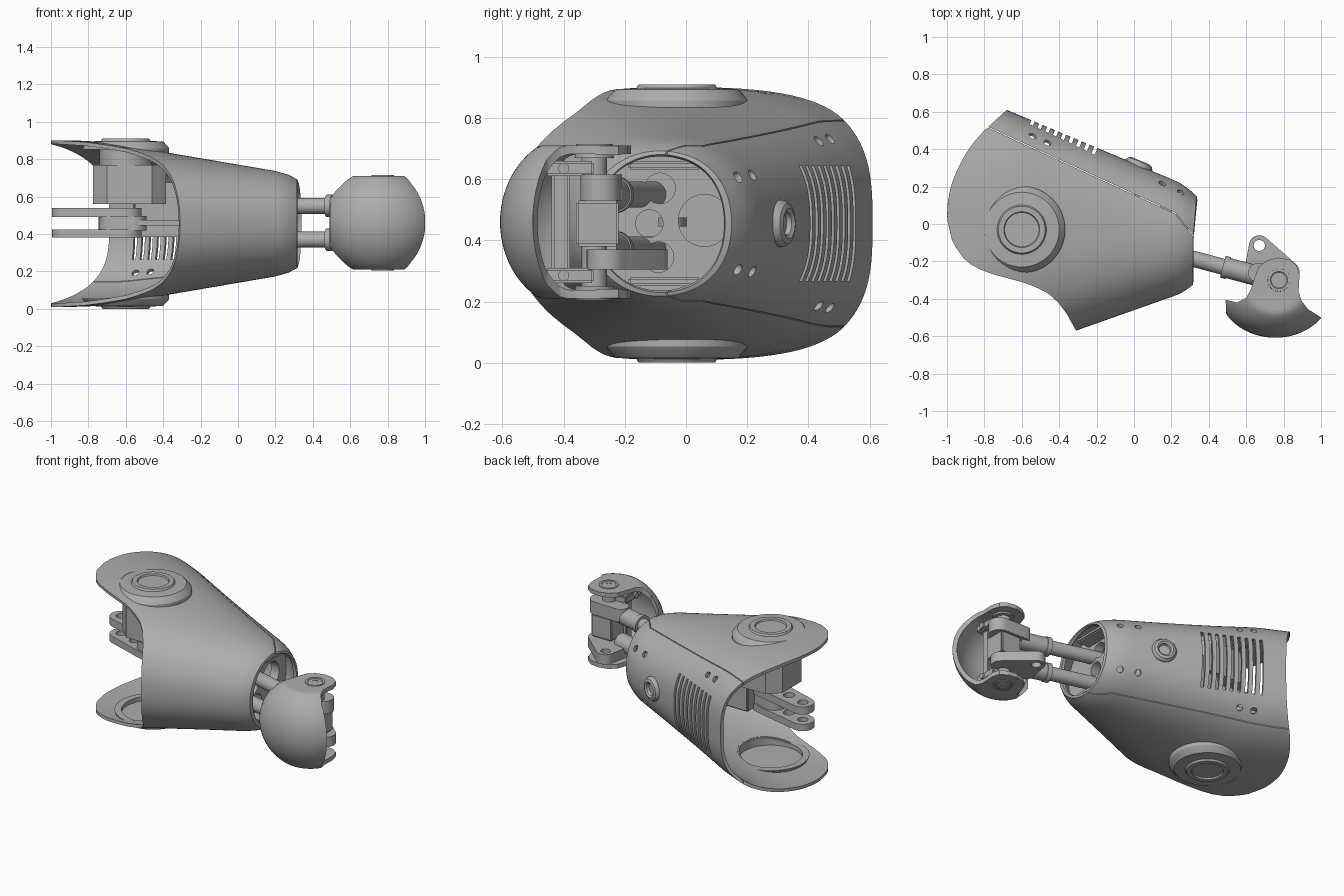
import bpy, bmesh, math
from mathutils import Matrix, Vector
from mathutils.geometry import convex_hull_2d

if bpy.data.objects.get("Cube"):
    bpy.data.objects.remove(bpy.data.objects["Cube"])

grey = bpy.data.materials.new("plain grey")
grey.use_nodes = True
grey.diffuse_color = (0.42, 0.42, 0.42, 1)
grey.node_tree.nodes["Principled BSDF"].inputs["Base Color"].default_value = (0.42, 0.42, 0.42, 1)
MID = 0.455
I4 = Matrix.Identity(4)


def smooth(me, angle=32):
    me.polygons.foreach_set("use_smooth", [True] * len(me.polygons))
    me.set_sharp_from_angle(angle=math.radians(angle))


def finish(name, bm, matrix=I4):
    bmesh.ops.recalc_face_normals(bm, faces=bm.faces)
    bm.transform(matrix)
    me = bpy.data.meshes.new(name)
    bm.to_mesh(me)
    bm.free()
    me.materials.append(grey)
    smooth(me)
    ob = bpy.data.objects.new(name, me)
    bpy.context.scene.collection.objects.link(ob)
    return ob


def boolean(ob, cutter, operation):
    mod = ob.modifiers.new("cut", 'BOOLEAN')
    mod.object, mod.operation, mod.solver = cutter, operation, 'EXACT'


def bake(ob, *cutters):
    graph = bpy.context.evaluated_depsgraph_get()
    me = bpy.data.meshes.new_from_object(ob.evaluated_get(graph))
    ob.modifiers.clear()
    ob.data = me
    smooth(me)
    for c in cutters:
        bpy.data.objects.remove(c)


def place(pos, axis):
    return Matrix.Translation(pos) @ Vector(axis).to_track_quat('Z', 'Y').to_matrix().to_4x4()


def lathe(name, profile, matrix=I4, steps=48):
    bm = bmesh.new()
    vs = [bm.verts.new((r, 0, h)) for r, h in profile]
    es = [bm.edges.new(p) for p in zip(vs, vs[1:])]
    bmesh.ops.spin(bm, geom=vs + es, axis=(0, 0, 1), cent=(0, 0, 0),
                   angle=math.tau, steps=steps)
    bmesh.ops.remove_doubles(bm, verts=bm.verts, dist=1e-5)
    return finish(name, bm, matrix)


def rod(name, a, b, r):
    a, b = Vector(a), Vector(b)
    h = (b - a).length
    return lathe(name, [(0, 0), (r, 0), (r, h), (0, h)], place(a, b - a), 32)


def circle(x, y, r, n=28):
    return [(x + r * math.cos(i * math.tau / n), y + r * math.sin(i * math.tau / n))
            for i in range(n)]


def hull(*circles):
    pts = [Vector(p) for c in circles for p in circle(*c)]
    return [tuple(pts[i]) for i in convex_hull_2d(pts)]


def plate(name, outline, z0, z1, holes=(), matrix=I4):
    bm = bmesh.new()
    for loop in [outline] + [circle(*h) for h in holes]:
        vs = [bm.verts.new((x, y, z0)) for x, y in loop]
        for i, v in enumerate(vs):
            bm.edges.new((vs[i - 1], v))
    bmesh.ops.triangle_fill(bm, edges=bm.edges[:], use_beauty=True)
    out = bmesh.ops.extrude_face_region(bm, geom=bm.faces[:], use_keep_orig=True)
    for v in out["geom"]:
        if isinstance(v, bmesh.types.BMVert):
            v.co.z = z1
    return finish(name, bm, matrix)


def box(name, centre, size):
    bm = bmesh.new()
    bmesh.ops.create_cube(bm, size=1, matrix=Matrix.Diagonal((*size, 1)))
    bmesh.ops.bevel(bm, geom=bm.edges[:], offset=0.008, segments=2, affect='EDGES')
    return finish(name, bm, Matrix.Translation(centre))


def lerp(table, x):
    if x <= table[0][0]:
        return table[0][1]
    for (a, p), (b, q) in zip(table, table[1:]):
        if x <= b:
            return p + (q - p) * (x - a) / (b - a)
    return table[-1][1]


# Sleeve: tapered section, with the open end trimmed along a plan curve
HEIGHT = [(-1, .446), (-.8, .443), (-.6, .422), (-.37, .379), (.2, .282), (.27, .262), (.32, .235)]
OPENING = [(-.57, -.31), (-.48, -.36), (-.42, -.405), (-.37, -.46), (-.335, -.53), (-.31, -.6),
           (-.27, -.75), (-.24, -.83), (-.2, -.9), (-.1, -.97), (.03, -1), (.12, -.995), (.2, -.98),
           (.28, -.95), (.36, -.91), (.44, -.855), (.5, -.8), (.56, -.735), (.61, -.68)]


def section(x, ang):
    c, s = math.cos(ang), math.sin(ang)
    wide = max(0, min(1, (.25 - x) / .9))
    n = 2.1 + wide * (.3 + .27 * (1 + c))
    k = (abs(c) ** n + abs(s) ** n) ** (-1 / n)
    back, front = .61 - .42 * (x + .68), -.57 + .353 * (x + .31)
    end = 1 - .1 * max(0, (x - .22) / .1) ** 2
    return (back + front) / 2 + (back - front) / 2 * k * c * end, k * s * lerp(HEIGHT, x)


def opening_x(ang):
    lo, hi = -1.05, 0
    for _ in range(30):
        m = (lo + hi) / 2
        lo, hi = (m, hi) if m < lerp(OPENING, section(m, ang)[0]) else (lo, m)
    return lo


bm = bmesh.new()
rings, N, ROWS = [], 144, 22
for j in range(N):
    ang = math.tau * (j + .5) / N
    x0, x1 = opening_x(ang), .315 + .02 * max(0, math.cos(ang))
    col = []
    for i in range(ROWS + 1):
        x = x0 + (x1 - x0) * (1 - (1 - i / ROWS) ** 1.4)
        y, z = section(x, ang)
        col.append(bm.verts.new((x, y, MID + z)))
    col.append(bm.verts.new((x1 + .004, -.06 + (y + .06) * .9, MID + z * .95)))
    rings.append(col)
for j in range(N):
    a, b = rings[j - 1], rings[j]
    for i in range(ROWS + 1):
        bm.faces.new((a[i], b[i], b[i + 1], a[i + 1]))
sleeve = finish("sleeve", bm)
solid = sleeve.modifiers.new("wall", 'SOLIDIFY')
solid.thickness, solid.offset = .02, -1

# Cutters: vents, fastener holes, hub recesses and panel seam
bm = bmesh.new()
turn = Matrix.Rotation(math.atan2(-.42, 1), 4, 'Z')
for i in range(9):
    x = -.54 + .042 * i
    m = Matrix.Translation((x, .61 - .42 * (x + .68), MID)) @ turn
    bmesh.ops.create_cube(bm, size=1, matrix=m @ Matrix.Diagonal((.019, .26, .38, 1)))
for x, y, h, axis in [(-.55, .455, .26, (.3, .6, .65)), (-.47, .42, .255, (.3, .6, .65)),
                      (.15, .215, .157, (.3, .8, .6)), (.25, .17, .152, (.3, .8, .6))]:
    for s in (1, -1):
        m = place((x, y, MID + s * h), (axis[0], axis[1], s * axis[2]))
        bmesh.ops.create_cone(bm, cap_ends=True, segments=20, radius1=.02, radius2=.02,
                              depth=.16, matrix=m)
bmesh.ops.create_cone(bm, cap_ends=True, segments=48, radius1=.2, radius2=.2, depth=2,
                      matrix=Matrix.Translation((-.6, -.03, MID)))
cutter = finish("sleeve_cutter", bm)
seam_line = [(-.9, .575), (.22, .06), (.37, -.123)]
seam = plate("seam_cutter", seam_line + [(x - .002, y - .004) for x, y in reversed(seam_line)], -.2, 1.2)
for c in (cutter, seam):
    c.hide_render = True
    boolean(sleeve, c, 'DIFFERENCE')
bake(sleeve, cutter, seam)

# Side hubs, hollow on the inside, with the skirt following the sleeve slope
for side, s in (("upper", 1), ("lower", -1)):
    prof = [(0, .445), (.092, .445), (.096, .455), (.125, .455), (.132, .443), (.2, .439),
            (.224, .414), (.232, .402), (.232, .375), (.19, .375), (.19, .425), (0, .425)]
    hub = lathe(side + "_hub", [(r, s * h) for r, h in prof], Matrix.Translation((-.6, -.03, MID)), 64)
    for v in hub.data.vertices:
        if abs(v.co.z - MID) < .39:
            v.co.z = MID + s * min(.397, lerp(HEIGHT, v.co.x) - .02)

# Round button on the back panel
lathe("back_button", [(0, .004), (.034, .004), (.038, .02), (.05, .028), (.066, .022), (.077, .006),
                      (.077, -.02), (0, -.02)], place((.025, .312, MID), (.39, .92, 0)))

# Inner bulkheads and frame at the narrow end
to_yz = Matrix(((0, 0, 1, 0), (1, 0, 0, 0), (0, 1, 0, 0), (0, 0, 0, 1)))
wall = []
for j in range(64):
    y, z = section(.2, math.tau * j / 64)
    wall.append((-.07 + (y + .07) * .94, MID + z * .94))
plate("bulkhead", wall, .14, .2,
      [(.06, .465, .085), (-.12, .455, .045), (-.085, .57, .05), (-.09, .345, .05)], to_yz)
plate("rear_bulkhead", wall, .0, .03, (), to_yz)
for s in (1, -1):
    box("frame_bar", (.24, -.07, MID + s * .19), (.1, .24, .03))

# Motor block and forked arm inside the wide end
plate("motor_block", [(-.58 + x, y) for x, y in
      [(-.195, -.1), (-.12, -.17), (.12, -.17), (.195, -.1), (.195, .1), (.12, .17), (-.12, .17), (-.195, .1)]],
      .56, .77)
lathe("motor_neck", [(0, .76), (.14, .76), (.14, .88), (0, .88)], Matrix.Translation((-.6, -.03, 0)))
box("motor_mount", (-.38, .1, .53), (.34, .08, .29))
for z0, z1 in ((.49, .54), (.38, .425)):
    plate("fork_arm", hull((-.925, .1, .07), (-.6, .01, .085)), z0, z1,
          [(-.925, .1, .032), (-.8, .065, .035)])
plate("arm_beam", hull((-.67, .03, .075), (-.56, .0, .07)), .42, .495)
plate("arm_spine", hull((-.6, .0, .06), (.15, -.05, .04)), .445, .475)

# Twin pistons and joint lugs
for z in (.55, .37):
    rod("piston_rod", (-.1, -.075, z), (.5, -.235, z), .043)
    rod("piston_sleeve", (.49, -.232, z), (.67, -.28, z), .055)
    rod("piston_collar", (.475, -.228, z), (.505, -.236, z), .06)
plate("long_lug", hull((.67, -.115, .055), (.64, -.25, .05), (.82, -.26, .065)),
      .305, .37, [(.67, -.115, .03)])
plate("short_lug", hull((.66, -.26, .05), (.82, -.28, .065)), .53, .615)
box("joint_block", (.775, -.29, .455), (.15, .14, .15))
rod("joint_pin", (.77, -.3, .23), (.77, -.3, .69), .042)
for z in (.635, .285):
    box("joint_bracket", (.75, -.38, z), (.2, .16, .05))
    rod("bracket_bolt", (.64, -.4, z), (.86, -.4, z), .018)
box("joint_web", (.76, -.41, .46), (.12, .06, .36))

# Rounded joint cap with two ears, trimmed to its plan outline
bm = bmesh.new()
bmesh.ops.create_uvsphere(bm, u_segments=64, v_segments=40, radius=1)
for v in bm.verts:
    x, y, z = v.co
    v.co = (.3 * x, .248 * y * (2 if y > 0 else 1), max(-.25, min(.25, .285 * z)))
cap = finish("joint_cap", bm, Matrix.Translation((.755, -.36, .46)))
solid = cap.modifiers.new("wall", 'SOLIDIFY')
solid.thickness, solid.offset = .028, -1
trim = plate("cap_trim", [(.49, -.405), (.55, -.42), (.6, -.395), (.625, -.35), (.64, -.3), (.665, -.23),
             (.71, -.195), (.77, -.18), (.83, -.19), (.87, -.22), (.885, -.27), (.88, -.36),
             (.895, -.41), (.93, -.455), (1, -.5), (1, -.7), (.5, -.7)], 0, 1)
trim.hide_render = True
boolean(cap, trim, 'INTERSECT')
bake(cap, trim)
for s in (1, -1):
    prof = [(0, .248), (.02, .248), (.02, .252), (.042, .252), (.046, .255), (.06, .255), (.064, .21), (0, .21)]
    lathe("ear_bolt", [(r, s * h) for r, h in prof], Matrix.Translation((.775, -.3, .46)), 40)
